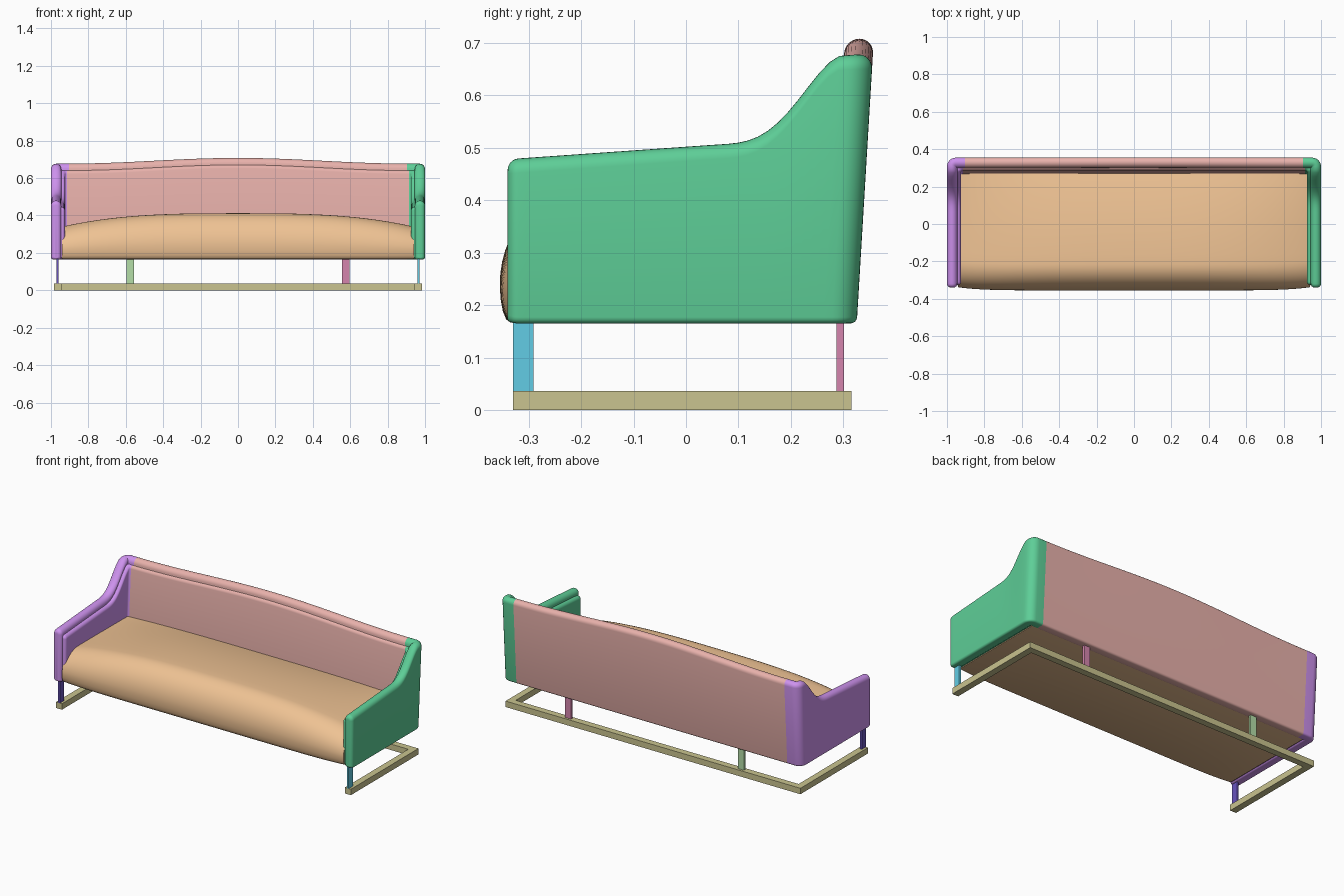
import bpy, bmesh, math

if "Cube" in bpy.data.objects:
    bpy.data.objects.remove(bpy.data.objects["Cube"])

BASE = 0.165  # underside of the upholstery

# Part colours as displayed values (0-255)
GREEN, PURPLE, PINK = (94, 205, 150), (205, 145, 238), (232, 176, 170)
TAN, OLIVE, CYAN = (238, 193, 146), (200, 194, 142), (98, 203, 228)
INDIGO, MAUVE, SAGE = (104, 84, 188), (212, 132, 172), (178, 220, 166)


def finish(name, bm, colour, angle=40):
    bmesh.ops.recalc_face_normals(bm, faces=bm.faces)
    me = bpy.data.meshes.new(name)
    bm.to_mesh(me)
    bm.free()
    mat = bpy.data.materials.new(name + "_colour")
    mat.diffuse_color = [(c / 255) ** 2.2 for c in colour] + [1]
    mat.use_nodes = True
    mat.node_tree.nodes["Principled BSDF"].inputs["Base Color"].default_value = mat.diffuse_color
    me.materials.append(mat)
    ob = bpy.data.objects.new(name, me)
    bpy.context.collection.objects.link(ob)
    bpy.ops.object.select_all(action='DESELECT')
    ob.select_set(True)
    bpy.context.view_layer.objects.active = ob
    bpy.ops.object.shade_smooth_by_angle(angle=math.radians(angle))
    return ob


def loft(name, rings, colour):
    bm = bmesh.new()
    vs = [[bm.verts.new(p) for p in r] for r in rings]
    n = len(rings[0])
    for a, b in zip(vs, vs[1:]):
        for i in range(n):
            j = (i + 1) % n
            bm.faces.new((a[i], a[j], b[j], b[i]))
    bm.faces.new(vs[0])
    bm.faces.new(vs[-1])
    return finish(name, bm, colour)


def box(name, x0, x1, y0, y1, z0, z1, colour):
    return loft(name, [[(x0, y0, z), (x1, y0, z), (x1, y1, z), (x0, y1, z)] for z in (z0, z1)], colour)


def top_height(x, y):
    # low arm, swept up into the back, with a gentle crest in the middle
    t = min(max((y - 0.06) / 0.205, 0), 1) ** 1.7
    h = 0.478 + 0.07 * (y + 0.34) + 0.155 * t * t * (3 - 2 * t)
    if abs(x) < 0.9:
        h += 0.03 * (0.5 + 0.5 * math.cos(math.pi * x / 0.9))
    return h


def u_wall(name, px, front, back, half, corner, drop, bottom):
    """Round-topped wall swept along a U-shaped plan: arm, back, arm."""
    r = half * 0.75
    path = []
    for i in range(7):                                   # rounded front end
        d = r * (1 - math.cos(math.pi / 2 * i / 6))
        path.append((px, front + d, 1, 0, r - math.sqrt(max(0, r * r - (r - d) ** 2))))
    n = 36
    for i in range(1, n):                                # arm
        path.append((px, front + r + (back - corner - front - r) * i / n, 1, 0, 0))
    for i in range(9):                                   # back corner
        a = math.pi / 2 * i / 8
        c, s = math.cos(a), math.sin(a)
        path.append((px - corner + corner * c, back - corner + corner * s, c, s, 0))
    for i in range(1, 21):                               # half of the back
        path.append(((px - corner) * (1 - i / 20), back, 0, 1, 0))
    path += [(-x, y, -nx, ny, k) for x, y, nx, ny, k in path[-2::-1]]

    rings = []
    for x, y, nx, ny, k in path:
        hw, top, bot = half - k, top_height(x, y) - drop - k, bottom + k * 0.4
        rb = min(0.012, hw * 0.8)
        prof = []
        for i in range(13):
            a = math.pi * i / 12
            prof.append((hw * math.cos(a), top - hw + hw * math.sin(a)))
        for sx, a0 in ((-1, math.pi), (1, 1.5 * math.pi)):
            for i in range(5):
                a = a0 + math.pi / 2 * i / 4
                prof.append((sx * (hw - rb) + rb * math.cos(a), bot + rb + rb * math.sin(a)))
        w = min(max((y - 0.05) / 0.2, 0), 1)             # the back leans rearwards
        rings.append([(x + nx * u, y + ny * u + 0.06 * w * (z - BASE), z) for u, z in prof])
    # split into two arms (each with its corner) and the back
    m = next(i for i, p in enumerate(path) if p[0] < 0.92)
    e = len(path) - 1 - m
    loft("right_arm_" + name, rings[:m + 1], GREEN)
    loft("back_" + name, rings[m:e + 1], PINK)
    loft("left_arm_" + name, rings[e:], PURPLE)


# Outer shell with rolled edge, and the lower padding inside it
u_wall("shell", 0.9725, -0.34, 0.298, 0.0275, 0.02, 0.0, BASE)
u_wall("padding", 0.945, -0.325, 0.278, 0.02, 0.03, 0.034, BASE + 0.006)

# Seat: domed, with a rolled front edge
rings = []
N = 48
for i in range(N + 1):
    x = -0.94 * math.cos(math.pi * i / N)
    q = abs(x) / 0.94
    H = 0.247 - 0.072 * q ** 3
    yf = -0.338 - 0.017 * (1 - q ** 8)
    ring = [(x, 0.29, BASE + 0.002), (x, yf + 0.02, BASE + 0.002)]
    for j in range(1, 5):
        a = math.pi / 2 * j / 4
        ring.append((x, yf + 0.02 * (1 - math.sin(a)), BASE + 0.002 + 0.3 * H * (1 - math.cos(a))))
    for j in range(1, 13):
        a = math.pi / 2 * j / 12
        ring.append((x, yf + 0.14 * (1 - math.cos(a)), BASE + H * (0.3 + 0.7 * math.sin(a))))
    for j in range(1, 11):
        t = j / 10
        ring.append((x, yf + 0.14 + (0.15 - yf) * t, BASE + H - (H - 0.175) * 0.85 * t * t))
    rings.append(ring)
loft("seat", rings, TAN)

# U-shaped floor rail, open at the front
bm = bmesh.new()
plan = [(0.985, -0.33), (0.985, 0.315), (-0.985, 0.315), (-0.985, -0.33),
        (-0.945, -0.33), (-0.945, 0.275), (0.945, 0.275), (0.945, -0.33)]
low = [bm.verts.new((x, y, 0)) for x, y in plan]
high = [bm.verts.new((x, y, 0.036)) for x, y in plan]
for i in range(8):
    j = (i + 1) % 8
    bm.faces.new((low[i], low[j], high[j], high[i]))
for ring in (low, high):
    for i in range(3):
        bm.faces.new((ring[i], ring[i + 1], ring[6 - i], ring[7 - i]))
finish("floor_rail", bm, OLIVE, 30)

# Flat-bar legs
for side, s, front_col, back_col in (("right", 1, CYAN, MAUVE), ("left", -1, INDIGO, SAGE)):
    box(side + "_front_leg", s * 0.965 - 0.006, s * 0.965 + 0.006, -0.33, -0.291, 0.034, 0.172, front_col)
    box(side + "_back_leg", s * 0.577 - 0.02, s * 0.577 + 0.02, 0.287, 0.301, 0.034, 0.172, back_col)
